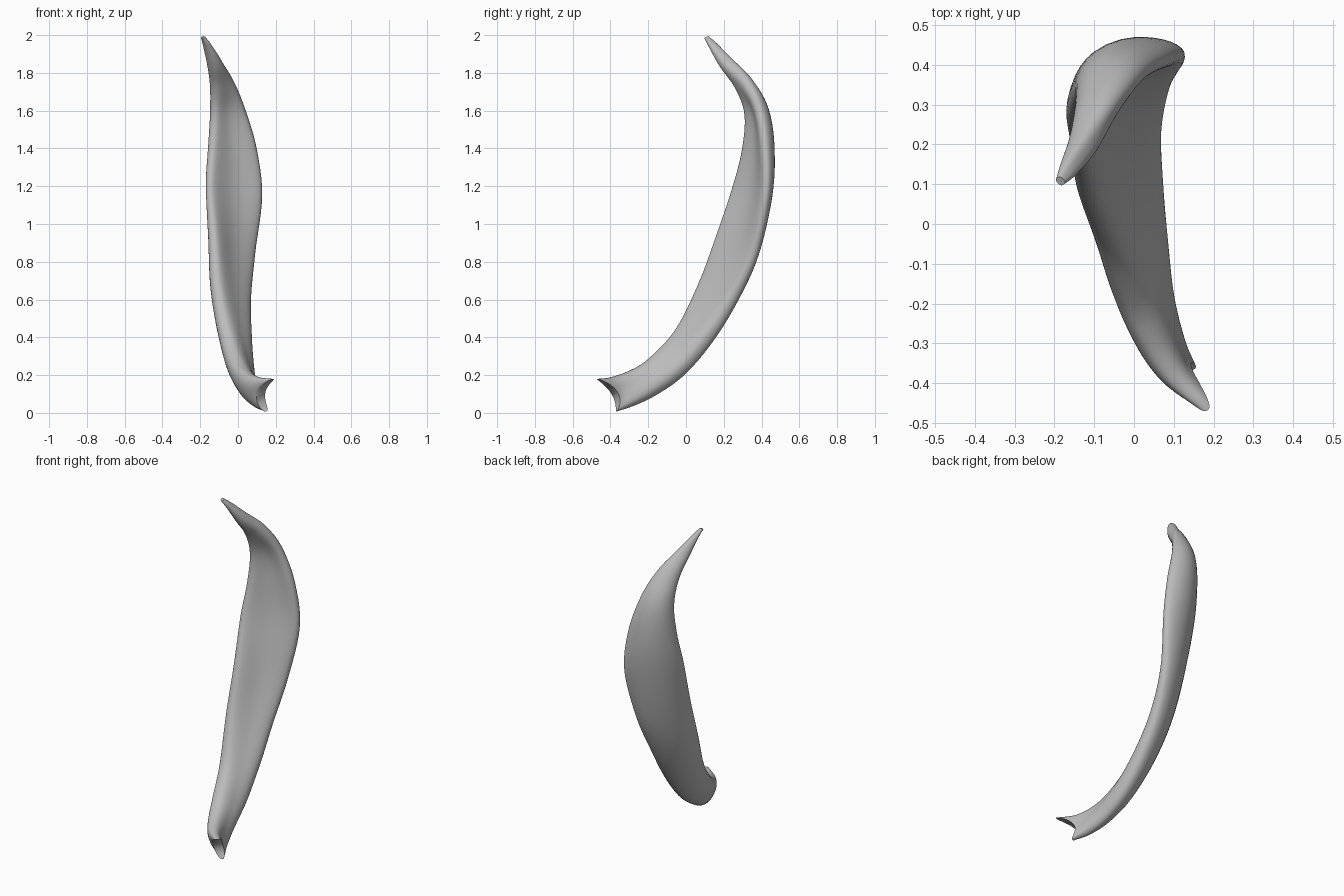
import bpy, bmesh, math
from mathutils import Vector

cube = bpy.data.objects.get("Cube")
if cube:
    bpy.data.objects.remove(cube)

# Stations from the forked base to the tip:
# front edge, back edge, (bulge, half thickness, notch depth)
STATIONS = [
    ((.186, -.468, .18), (.15, -.366, .008), (.012, .028, .06)),
    ((.105, -.39, .19), (.113, -.285, .04), (.02, .043, .02)),
    ((.045, -.295, .225), (.088, -.175, .10), (.025, .054, 0)),
    ((-.01, -.195, .29), (.075, -.02, .22), (.028, .061, 0)),
    ((-.068, -.055, .44), (.068, .125, .40), (.03, .061, 0)),
    ((-.115, .065, .68), (.066, .25, .60), (.037, .058, 0)),
    ((-.133, .158, .93), (.09, .36, .84), (.047, .053, 0)),
    ((-.155, .25, 1.2), (.128, .42, 1.15), (.056, .049, 0)),
    ((-.143, .30, 1.4), (.098, .415, 1.4), (.056, .049, 0)),
    ((-.13, .312, 1.58), (.038, .382, 1.6), (.045, .046, 0)),
    ((-.13, .265, 1.72), (-.022, .315, 1.75), (.022, .043, 0)),
    ((-.147, .187, 1.835), (-.085, .23, 1.86), (.007, .037, 0)),
    ((-.176, .13, 1.94), (-.148, .15, 1.955), (.001, .024, 0)),
    ((-.192, .103, 1.985), (-.178, .113, 1.993), (0, .012, 0)),
]
STEPS, RING = 6, 40


def smooth_path(points):
    """Catmull-Rom curve through the points, STEPS samples per span."""
    p = [Vector(q) for q in points]
    p = [2 * p[0] - p[1]] + p + [2 * p[-1] - p[-2]]
    out = []
    for i in range(1, len(p) - 2):
        a, b, c, d = p[i - 1:i + 3]
        for k in range(STEPS):
            t = k / STEPS
            out.append(0.5 * (2 * b + (c - a) * t + (2 * a - 5 * b + 4 * c - d) * t ** 2
                              + (3 * b - a - 3 * c + d) * t ** 3))
    out.append(p[-2])
    return out


def blunt(value):
    """Square off a sine or cosine a little, for full rounded rims."""
    return math.copysign(abs(value) ** 0.82, value) if abs(value) > 1e-6 else 0


front, back, shape = (smooth_path(column) for column in zip(*STATIONS))
mid = [(a + b) / 2 for a, b in zip(front, back)]
last = len(mid) - 1

# Crescent sections swept along the spine, thickened along the arch normal
bm = bmesh.new()
rings = []
for i, m in enumerate(mid):
    along = (mid[min(i + 1, last)] - mid[max(i - 1, 0)]).normalized()
    half = (back[i] - front[i]) / 2
    out = along.cross(half).normalized()
    bulge, thick, notch = shape[i]
    ring = []
    for k in range(RING):
        angle = 2 * math.pi * k / RING
        s, w = blunt(math.cos(angle)), blunt(math.sin(angle))
        arch = 1 - s * s
        normal = (out + half * (2 * bulge * s / half.length_squared)).normalized()
        ring.append(bm.verts.new(m + half * s + out * bulge * arch + normal * thick * w
                                 + along * max(notch, 0) * arch))
    rings.append(ring)

for low, high in zip(rings, rings[1:]):
    for k in range(RING):
        n = (k + 1) % RING
        bm.faces.new((low[k], low[n], high[n], high[k]))

# End caps as strips across the crescent
for ring in (rings[0], rings[-1]):
    for k in range(RING // 2):
        quad = [ring[k], ring[k + 1], ring[-k - 1], ring[-k % RING]]
        bm.faces.new(list(dict.fromkeys(quad)))
bmesh.ops.recalc_face_normals(bm, faces=bm.faces)

mesh = bpy.data.meshes.new("curved_blade")
bm.to_mesh(mesh)
bm.free()
blade = bpy.data.objects.new("curved_blade", mesh)
bpy.context.collection.objects.link(blade)

# Plain grey surface
grey = bpy.data.materials.new("plain_grey")
grey.use_nodes = True
grey.diffuse_color = (.5, .5, .5, 1)
grey.node_tree.nodes["Principled BSDF"].inputs["Base Color"].default_value = (.5, .5, .5, 1)
mesh.materials.append(grey)

bpy.context.view_layer.objects.active = blade
blade.select_set(True)
bpy.ops.object.shade_smooth_by_angle(angle=math.radians(60))
